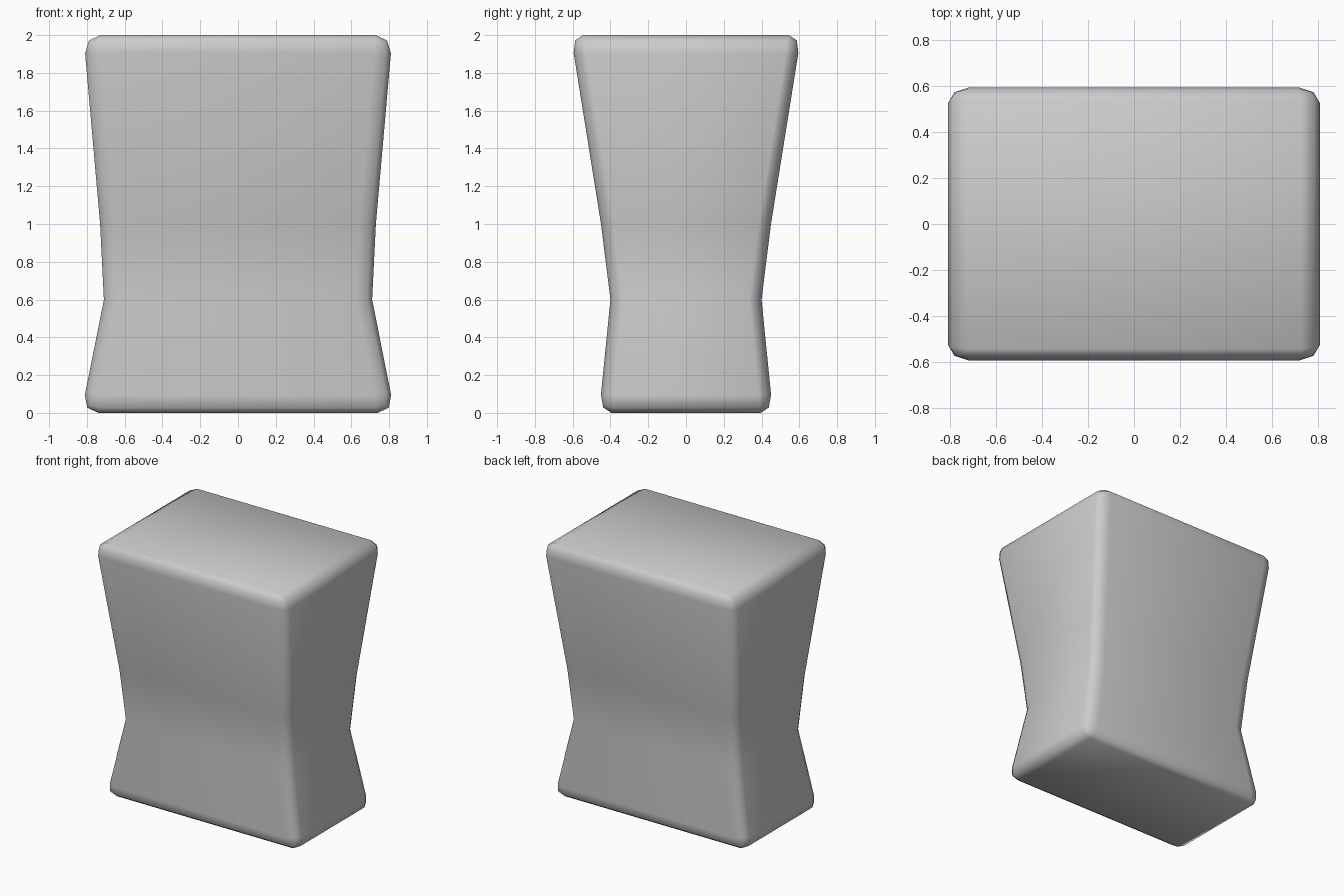
import bpy, bmesh

if "Cube" in bpy.data.objects:
    bpy.data.objects.remove(bpy.data.objects["Cube"])

# Cross-section rings of the block: z, half width, half depth
RINGS = [(0.0, 0.83, 0.46), (0.6, 0.71, 0.40), (1.0, 0.73, 0.45), (2.0, 0.818, 0.61)]
SCALE = (1.0, 0.72, 1.08)  # makes the bevel slightly tighter in depth, taller in height

# Waisted body: stacked rectangles, skinned and capped
bm = bmesh.new()
rings = []
for z, hx, hy in RINGS:
    rings.append([bm.verts.new((sx * hx / SCALE[0], sy * hy / SCALE[1], z / SCALE[2]))
                  for sx, sy in ((-1, -1), (1, -1), (1, 1), (-1, 1))])
for low, high in zip(rings, rings[1:]):
    for i in range(4):
        j = (i + 1) % 4
        bm.faces.new((low[i], low[j], high[j], high[i]))
bm.faces.new(rings[0][::-1])
bm.faces.new(rings[-1])
bmesh.ops.recalc_face_normals(bm, faces=bm.faces)

mesh = bpy.data.meshes.new("waisted_block")
bm.to_mesh(mesh)
bm.free()
mesh.shade_smooth()
block = bpy.data.objects.new("waisted_block", mesh)
block.scale = SCALE
bpy.context.collection.objects.link(block)

# Rounded outer edges; the gentle waist edges stay below the angle limit
bevel = block.modifiers.new("rounded_edges", 'BEVEL')
bevel.width = 0.09
bevel.segments = 2
bevel.limit_method = 'ANGLE'
bevel.angle_limit = 0.8
